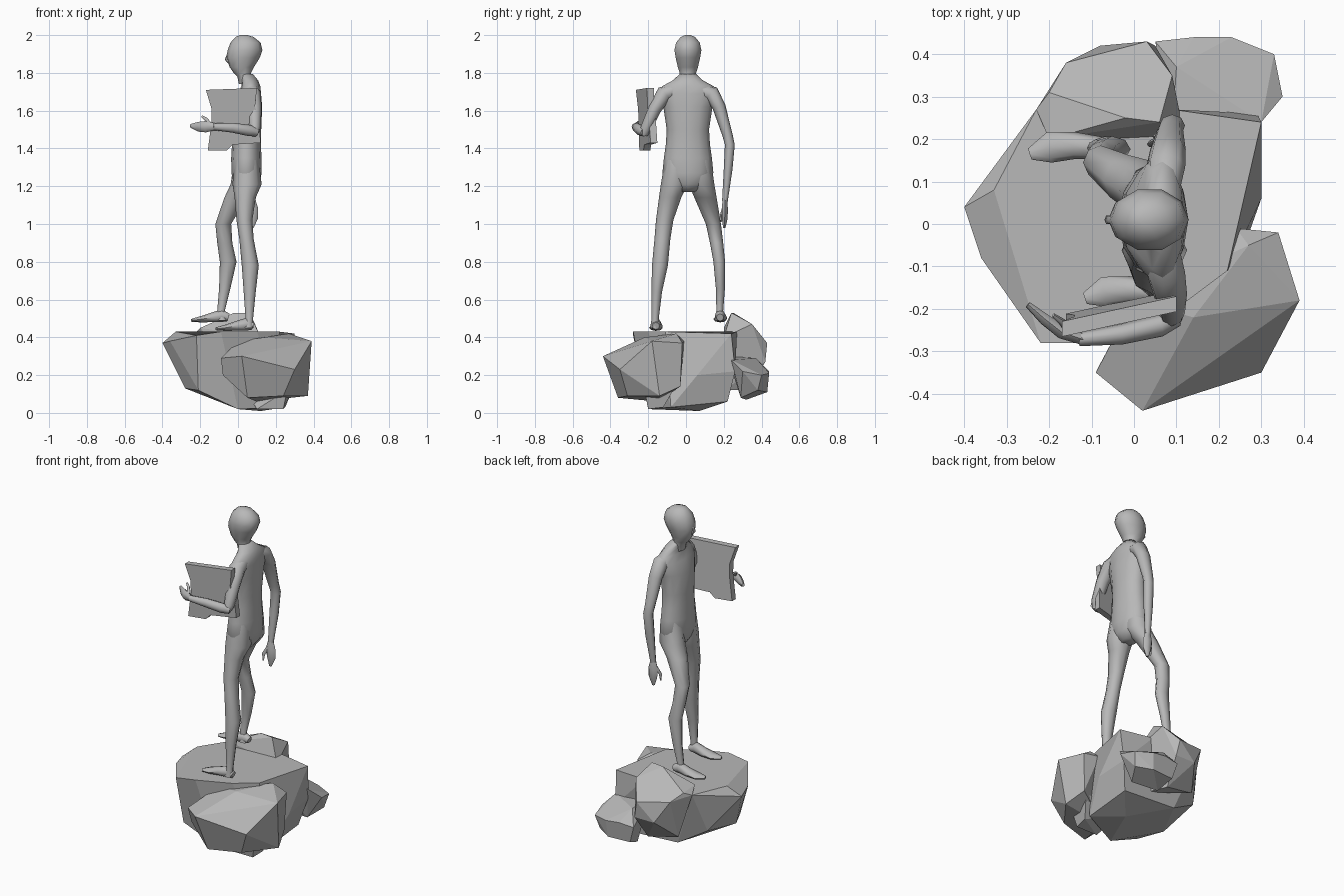
import bpy, bmesh, math
from mathutils import Vector

cube = bpy.data.objects.get("Cube")
if cube:
    bpy.data.objects.remove(cube)

stone = bpy.data.materials.new("plain grey")
stone.use_nodes = True
GREY = (0.48, 0.48, 0.48, 1)
stone.diffuse_color = GREY
stone.node_tree.nodes["Principled BSDF"].inputs["Base Color"].default_value = GREY


def finish(name, bm, smooth=None):
    """Turn a bmesh into a named grey object, optionally smooth shaded."""
    bmesh.ops.recalc_face_normals(bm, faces=bm.faces[:])
    mesh = bpy.data.meshes.new(name)
    bm.to_mesh(mesh)
    bm.free()
    mesh.materials.append(stone)
    obj = bpy.data.objects.new(name, mesh)
    bpy.context.collection.objects.link(obj)
    if smooth:
        bpy.ops.object.select_all(action='DESELECT')
        obj.select_set(True)
        bpy.context.view_layer.objects.active = obj
        bpy.ops.object.shade_smooth_by_angle(angle=math.radians(smooth))
    return obj


def loft(name, stations, sides=8, level=False):
    """Skin oval rings (x, y, z, depth radius, side radius), in hundredths."""
    bm = bmesh.new()
    centres = [Vector(s[:3]) / 100 for s in stations]
    rings = []
    for i, (c, s) in enumerate(zip(centres, stations)):
        ahead = centres[min(i + 1, len(centres) - 1)] - centres[max(i - 1, 0)]
        along = Vector((0, 0, 1)) if level else ahead.normalized()
        side = Vector((0, 1, 0))
        side = (side - along * side.dot(along)).normalized()
        depth = side.cross(along)
        ring = []
        for k in range(sides):
            a = math.tau * k / sides
            offset = depth * math.cos(a) * s[3] + side * math.sin(a) * s[4]
            ring.append(bm.verts.new(c + offset / 100))
        rings.append(ring)
    for low, high in zip(rings, rings[1:]):
        for k in range(sides):
            n = (k + 1) % sides
            bm.faces.new((low[k], low[n], high[n], high[k]))
    bm.faces.new(rings[0])
    bm.faces.new(rings[-1])
    return finish(name, bm, smooth=60)


def boulder(name, points):
    """Faceted rock: the convex hull of a few corners, in hundredths."""
    bm = bmesh.new()
    for p in points:
        bm.verts.new(Vector(p) / 100)
    hull = bmesh.ops.convex_hull(bm, input=bm.verts[:])
    spare = {v for v in hull["geom_interior"] if isinstance(v, bmesh.types.BMVert)}
    bmesh.ops.delete(bm, geom=list(spare), context='VERTS')
    bmesh.ops.dissolve_limit(bm, angle_limit=math.radians(12),
                             verts=bm.verts[:], edges=bm.edges[:])
    return finish(name, bm)


# Rock base
boulder("main_rock", [
    (-40, 4, 37), (-36, -8, 38), (-22, -28, 41), (-9, -28, 43), (10, -20, 43),
    (22, -11, 43), (27, 10, 43), (30, 24, 42), (9, 27, 43), (-23, 27, 42),
    (-33, 8, 43), (-31, -14, 25), (-28, -8, 13), (-21, -22, 12), (0, -20, 2),
    (25, -8, 3), (30, 6, 20), (29, 26, 22), (25, 22, 6), (12, 7, 1),
    (-10, 22, 8), (-27, 18, 18)])
boulder("back_right_rock", [
    (-23, 27, 42), (-20, 20, 45), (-20, 31, 44), (-16, 38, 40), (3, 43, 37),
    (9, 35, 47), (6, 24, 53), (-2, 25, 53), (-8, 42, 27), (5, 42, 27),
    (3, 32, 12), (-16, 30, 16), (12, 20, 40), (8, 20, 12)])
boulder("back_left_rock", [
    (5, 43, 21), (14, 44, 22), (23, 44, 21), (33, 40, 20), (35, 30, 22),
    (30, 24, 28), (10, 37, 29), (9, 22, 30), (31, 38, 12), (22, 43, 11),
    (8, 42, 11), (26, 29, 8), (10, 32, 7)])
boulder("front_left_rock", [
    (-9, -35, 29), (2, -44, 30), (14, -22, 40), (27, -5, 42), (34, -2, 37),
    (39, -18, 38), (30, -35, 23), (-8, -33, 20), (5, -36, 8), (24, -31, 9),
    (37, -14, 9), (0, -18, 38), (24, -1, 38), (10, -15, 6), (33, -3, 14)])
boulder("tip_rock", [
    (24, -20, 2), (26, -22, 12), (25, -12, 3), (10, -20, 2), (5, -8, 10),
    (30, -5, 15)])

# Head, with the face towards -x
loft("head", [
    (5.5, 1, 174, 5, 4.6), (3.5, 1, 178, 3.8, 4.3), (2.3, 1, 180, 4.6, 4.6),
    (2, 1, 183, 6.4, 5.6), (2.7, 1, 188, 8.8, 6.8), (3.7, 1, 192, 9.2, 7.5),
    (4, 1, 196, 8, 6.6), (3.5, 1, 199, 4.8, 4), (3, 1, 200, 2, 1.5)],
    sides=10, level=True)
loft("nose", [(-5, 1, 190, .8, .8), (-6, 1, 187, 1, 1.2),
              (-4, 1, 184.5, .8, .8)], sides=6, level=True)

# Torso, narrowing to the crotch between the thighs
loft("torso", [
    (4.5, 1, 117, 4, 4), (4.7, 1, 121, 6.8, 10), (4.5, 1, 127, 8, 13.5),
    (4.4, 1, 135, 8, 12.7), (4.5, 1, 142, 7.7, 11.7), (4.5, 1, 150, 7.8, 11.2),
    (5, 1, 162, 7.8, 13), (6, 1, 169, 6.2, 15), (6.8, 1, 173, 5, 13.5),
    (6.2, 1, 176, 4.5, 8), (4.2, 1, 179.5, 3.6, 4.2)], sides=12, level=True)

# Legs
loft("left_leg", [
    (4.5, -5, 134, 6.5, 6.2), (4.8, -6.2, 121, 7.7, 7.1),
    (3.8, -8.4, 114, 5.6, 5.9), (3.4, -11.3, 102, 4.2, 4.6),
    (4.5, -12.5, 92, 3.8, 4.2), (6.5, -13.8, 78, 4.5, 4.2),
    (6.2, -15.5, 64, 3.2, 2.8), (6, -16.3, 50, 2, 1.9),
    (5.5, -16.5, 45, 2.6, 2.4)], level=True)
loft("right_leg", [
    (4.5, 7, 134, 6.5, 6.2), (3.5, 8.2, 121, 7.4, 6.8),
    (-1.2, 10.3, 114, 6, 5.9), (-7.8, 14.5, 100, 4.2, 4),
    (-7, 16.2, 90, 4, 3.5), (-5.2, 17.6, 80, 4.4, 3.1), (-7, 18.2, 66, 3, 2.4),
    (-9, 17.9, 54, 2, 1.8), (-8.5, 17.7, 49, 2.8, 2.5)], level=True)

# Feet
for name, x, y, z in (("left_foot", 0, 0, 0), ("right_foot", -13, 34, 4.5)):
    loft(name, [
        (x + 8, y - 16, z + 46, 2, 2), (x + 4.5, y - 16, z + 47, 3.4, 2.7),
        (x - 1, y - 15.5, z + 46, 2.5, 3.2), (x - 7, y - 16, z + 45, 1.6, 3.6),
        (x - 11.5, y - 17.5, z + 44.5, .8, 1.4)])

# Hanging arm
loft("right_arm", [
    (7, 8, 170.5, 4, 4), (7.5, 13.5, 169, 4.6, 4.4), (8, 17.5, 162, 4.2, 3.5),
    (8.5, 22, 147, 3.1, 2.7), (9, 23.2, 142, 3, 2.6), (8.5, 22.3, 129, 2.8, 2.3),
    (7.5, 20.6, 112, 1.7, 1.5)])
loft("right_hand", [
    (7.5, 20.6, 113, 1.7, 1.5), (7.5, 20.6, 108, 3.2, 1.8),
    (7.8, 20.5, 103, 2.8, 1.8), (7.5, 20.3, 98, .8, .7)], sides=6)
loft("right_thumb", [(6, 20, 109, 1, .9), (4, 18.8, 105, 1, .8),
                     (3.8, 18.5, 101, .5, .4)], sides=6)

# Bent arm carrying the board
loft("left_upper_arm", [
    (7, -6, 170.5, 4, 4), (7.5, -11.5, 169, 4.6, 4.4), (8.5, -16.5, 161, 4, 3.5),
    (9, -21, 151, 3, 3), (8, -22.5, 147.5, 2.4, 2.4)])
loft("left_forearm", [
    (10, -22, 148.5, 2.2, 2.2), (6, -24, 149.5, 3, 2.6),
    (-3, -26, 151, 2.6, 2.4), (-13, -27.2, 151.5, 1.8, 1.6)])
loft("left_hand", [
    (-12, -27.2, 151.5, 1.8, 1.5), (-17, -25.5, 151.5, 3, 1.8),
    (-21, -22.5, 151.5, 2.6, 1.5), (-25, -19, 152, 1, .8)], sides=6)
loft("left_thumb", [(-15, -25.5, 153, 1, .9), (-17, -23, 155.5, 1, .8),
                    (-19, -21.5, 157, .5, .5)], sides=6)

# Carried board: uneven outline extruded, leaning and turned with the arm
outline = [(-17, 171), (-14, 161), (-14, 154), (-16, 139), (-6, 139), (-3, 142),
           (12, 143), (11, 156), (9, 162), (10, 172)]
bm = bmesh.new()
sheets = []
for thick in (-1.8, 1.8):
    sheets.append([bm.verts.new(Vector(
        (x, -20.2 + .22 * x - .05 * (z - 155) + thick, z)) / 100)
        for x, z in outline])
front, back = sheets
bm.faces.new(front)
bm.faces.new(back)
for i in range(len(outline)):
    j = (i + 1) % len(outline)
    bm.faces.new((front[i], front[j], back[j], back[i]))
finish("board", bm)
